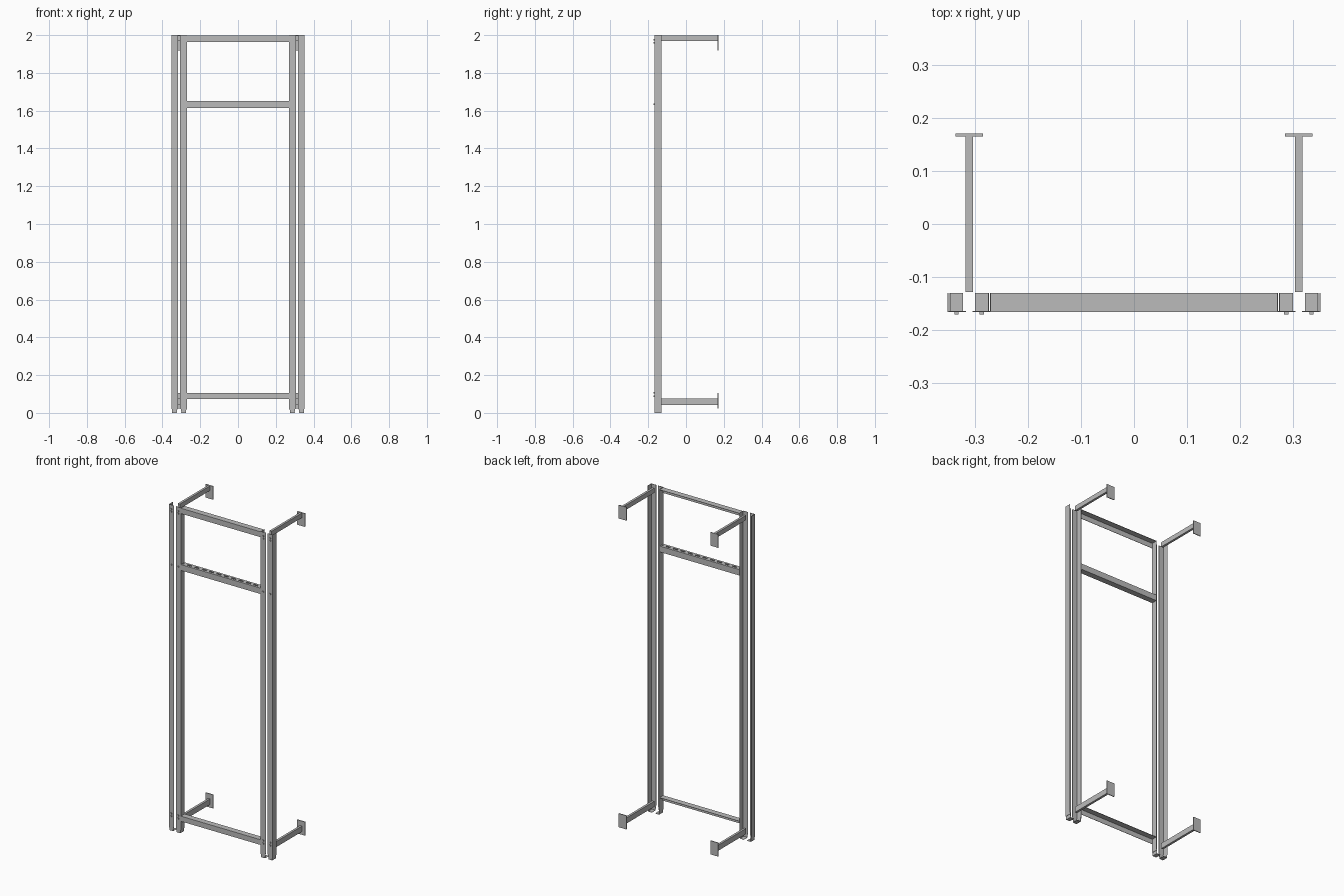
import bpy
import bmesh

if "Cube" in bpy.data.objects:
    bpy.data.objects.remove(bpy.data.objects["Cube"])

metal = bpy.data.materials.new("grey metal")
metal.diffuse_color = (0.5, 0.5, 0.5, 1)
metal.use_nodes = True
metal.node_tree.nodes["Principled BSDF"].inputs["Base Color"].default_value = metal.diffuse_color

T = 0.002                      # sheet thickness
FRONT, BACK = -0.167, -0.131   # depth range of the frame


def finish(name, bm):
    bmesh.ops.recalc_face_normals(bm, faces=bm.faces[:])
    me = bpy.data.meshes.new(name)
    bm.to_mesh(me)
    bm.free()
    me.materials.append(metal)
    ob = bpy.data.objects.new(name, me)
    bpy.context.collection.objects.link(ob)
    return ob


def add_box(bm, x, y, z):
    vs = bmesh.ops.create_cube(bm, size=1)["verts"]
    for v in vs:
        for i, (a, b) in enumerate((x, y, z)):
            v.co[i] = (a + b) / 2 + v.co[i] * (b - a)


def boxes(name, parts):
    bm = bmesh.new()
    for p in parts:
        add_box(bm, *p)
    return finish(name, bm)


def span(a, b, s):
    return tuple(sorted((a * s, b * s)))


def post(name, wall_x, gap_x, s):
    """Angle post: front sheet with tapered foot, one side wall, foot plate."""
    bm = bmesh.new()
    w = gap_x - wall_x
    outline = [(wall_x, 2), (gap_x, 2), (gap_x, 0.035), (gap_x - 0.2 * w, 0),
               (wall_x + 0.15 * w, 0), (wall_x, 0.035)]
    face = bm.faces.new([bm.verts.new((x * s, FRONT, z)) for x, z in outline])
    ext = bmesh.ops.extrude_face_region(bm, geom=[face])["geom"]
    bmesh.ops.translate(bm, vec=(0, T, 0),
                        verts=[g for g in ext if isinstance(g, bmesh.types.BMVert)])
    inward = T if w > 0 else -T
    add_box(bm, span(wall_x, wall_x + inward, s), (FRONT, BACK), (0.02, 2))
    add_box(bm, span(wall_x + 0.1 * w, gap_x - 0.15 * w, s), (FRONT, BACK), (0, T))
    add_box(bm, span(wall_x + 0.1 * w, wall_x + 0.1 * w + inward, s),
            (FRONT, BACK), (0, 0.03))
    return finish(name, bm)


for side, s in (("left", -1), ("right", 1)):
    post(side + "_outer_post", 0.353, 0.318, s)
    post(side + "_inner_post", 0.271, 0.306, s)

    # wall brackets with end plates
    for level, z0, z1, p0, p1 in (("top", 1.97, 1.999, 1.918, 2.0),
                                  ("bottom", 0.042, 0.076, 0.022, 0.106)):
        boxes(f"{side}_{level}_bracket",
              [(span(0.305, 0.319, s), (-0.129, 0.166), (z0, z1))])
        boxes(f"{side}_{level}_wall_plate",
              [(span(0.286, 0.338, s), (0.166, 0.171), (p0, p1))])

    # small bolt heads on the post fronts
    bm = bmesh.new()
    for x in (0.288, 0.336):
        for z in (1.975, 1.96, 1.633, 0.106, 0.088):
            add_box(bm, (x * s - 0.004, x * s + 0.004),
                    (-0.171, FRONT), (z - 0.004, z + 0.004))
    finish(side + "_bolts", bm)

# top and bottom rails: front sheet with a top flange
X = (-0.271, 0.271)
for level, z0, z1 in (("top", 1.964, 1.997), ("bottom", 0.074, 0.106)):
    boxes(level + "_rail", [(X, (FRONT, FRONT + T), (z0, z1)),
                            (X, (FRONT, BACK), (z1 - T, z1))])

# middle rail: tube with a slotted top
z0, z1 = 1.615, 1.651
parts = [(X, (FRONT, FRONT + T), (z0, z1)),
         (X, (BACK - T, BACK), (z0, z1)),
         (X, (FRONT, BACK), (z0, z0 + T)),
         (X, (FRONT, -0.153), (z1 - T, z1)),
         (X, (-0.145, BACK), (z1 - T, z1))]
for i in range(11):
    c = -0.25 + i * 0.05
    parts.append(((c - 0.01, c + 0.01), (-0.153, -0.145), (z1 - T, z1)))
boxes("middle_rail", parts)
